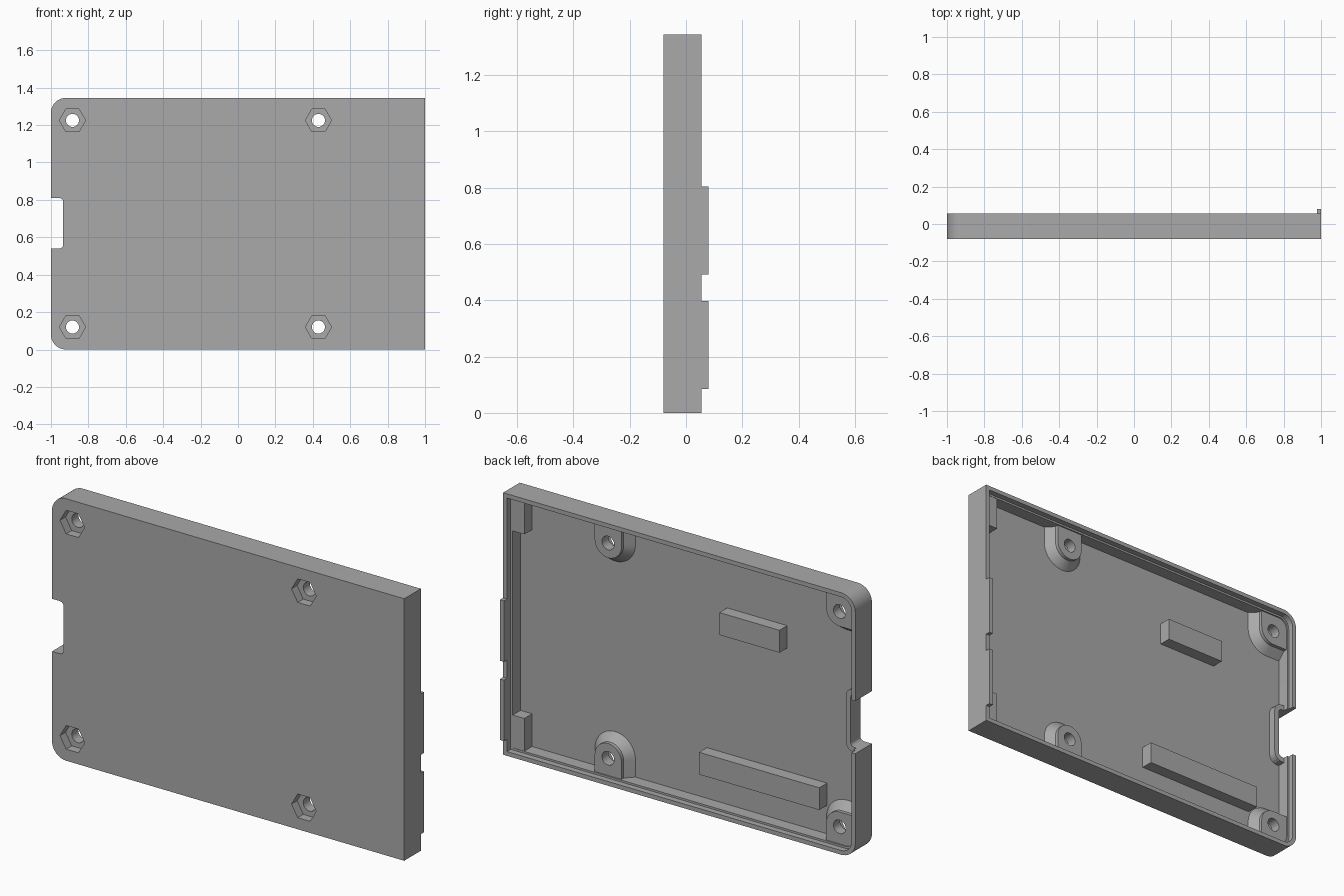
import bpy, bmesh, math

if "Cube" in bpy.data.objects:
    bpy.data.objects.remove(bpy.data.objects["Cube"])

H = 1.345                      # height of the tray
BACK, FRONT, FLOOR = 0.055, -0.08, -0.04
HOLES_X, HOLE_Z = (-0.885, 0.43), 0.12

grey = bpy.data.materials.new("plain grey")
grey.diffuse_color = (0.4, 0.4, 0.4, 1)
grey.use_nodes = True
grey.node_tree.nodes["Principled BSDF"].inputs["Base Color"].default_value = grey.diffuse_color


def loft(name, levels):
    """Skin a stack of equal-length (x, z) outlines, each at its own y."""
    bm = bmesh.new()
    rings = [[bm.verts.new((x, y, z)) for x, z in pts] for y, pts in levels]
    n = len(rings[0])
    for a, b in zip(rings, rings[1:]):
        for i in range(n):
            bm.faces.new((a[i], a[(i + 1) % n], b[(i + 1) % n], b[i]))
    bm.faces.new(rings[0])
    bm.faces.new(rings[-1])
    bmesh.ops.recalc_face_normals(bm, faces=bm.faces)
    me = bpy.data.meshes.new(name)
    bm.to_mesh(me)
    bm.free()
    me.materials.append(grey)
    ob = bpy.data.objects.new(name, me)
    bpy.context.collection.objects.link(ob)
    return ob


def prism(name, pts, y0, y1):
    return loft(name, [(y0, pts), (y1, pts)])


def arc(cx, cz, r, a0, a1, n=10):
    return [(cx + r * math.cos(math.radians(a0 + (a1 - a0) * i / n)),
             cz + r * math.sin(math.radians(a0 + (a1 - a0) * i / n))) for i in range(n + 1)]


def rect(x0, x1, z0, z1):
    return [(x0, z0), (x1, z0), (x1, z1), (x0, z1)]


def circle(cx, cz, r, n):
    return arc(cx, cz, r, 0, 360, n)[:-1]


def tray_outline(t):
    """Outline inset by t: square on the right, rounded on the left."""
    r = 0.08
    return ([(1 - t, t), (1 - t, H - t)] + arc(-1 + r, H - r, r - t, 90, 180)
            + arc(-1 + r, r, r - t, 180, 270))


def cut(ob, cutter):
    m = ob.modifiers.new("cut", 'BOOLEAN')
    m.operation, m.solver, m.object = 'DIFFERENCE', 'EXACT', cutter
    bpy.context.view_layer.objects.active = ob
    bpy.ops.object.modifier_apply(modifier=m.name)


# Cutters: cavity, seat for the lid, cable notch
cavity = prism("cavity_cutter", tray_outline(0.032), FLOOR, 0.2)
seat = prism("seat_cutter", tray_outline(0.022), 0.025, 0.2)
notch = prism("notch_cutter", [(-1.2, 0.54)] + arc(-0.955, 0.56, 0.02, -90, 0, 4)
              + arc(-0.955, 0.79, 0.02, 0, 90, 4) + [(-1.2, 0.81)], -0.3, 0.3)
cutters = [cavity, seat, notch]

# Tray with open back
tray = prism("tray", tray_outline(0), FRONT, BACK)
for c in cutters:
    cut(tray, c)

# Raised rim around the cable notch
lining = prism("notch_rim", [(-0.985, 0.513)] + arc(-0.953, 0.558, 0.045, -90, 0, 5)
               + arc(-0.953, 0.792, 0.045, 0, 90, 5) + [(-0.985, 0.837)], -0.06, 0.0)
cut(lining, notch)


def boss_outline(x, r, corner, flip):
    """Round boss outline carried on to the nearby walls."""
    if corner:
        pts = ([(x + r, 0.015)] + arc(x, HOLE_Z, r, 0, 90)
               + [(-0.985, HOLE_Z + r)] + arc(-0.92, 0.08, 0.065, 180, 270, 5))
    else:
        pts = [(x + r, 0.015)] + arc(x, HOLE_Z, r, 0, 180, 20) + [(x - r, 0.015)]
    return [(px, H - pz) for px, pz in pts] if flip else pts


# Screw bosses with flared feet, nut pockets and screw holes
for x in HOLES_X:
    for flip in (False, True):
        z = H - HOLE_Z if flip else HOLE_Z
        side = ("left" if x < 0 else "right") + ("_top" if flip else "_bottom")
        foot = boss_outline(x, 0.115, x < 0, flip)
        top = boss_outline(x, 0.076, x < 0, flip)
        boss = loft("screw_boss_" + side,
                    [(FLOOR - 0.01, foot), (FLOOR, foot), (0.0, top), (0.018, top)])
        hole = prism("hole_cutter", circle(x, z, 0.035, 24), -0.3, 0.3)
        nut = prism("nut_cutter", circle(x, z, 0.07, 6), -0.3, -0.035)
        for c in (hole, nut):
            cut(tray, c)
            cut(boss, c)
            cutters.append(c)
        bpy.ops.object.select_all(action='DESELECT')
        boss.select_set(True)
        bpy.context.view_layer.objects.active = boss
        bpy.ops.object.shade_smooth_by_angle(angle=math.radians(25))

# Support blocks by the square end, and two support bars on the floor
for name, area in (("corner_block_bottom", rect(0.902, 0.975, 0.025, 0.2)),
                   ("corner_block_top", rect(0.902, 0.975, H - 0.2, H - 0.025)),
                   ("short_bar", rect(-0.547, -0.206, 0.925, 1.04)),
                   ("long_bar", rect(-0.773, -0.09, 0.178, 0.292))):
    prism(name, area, FLOOR - 0.01, 0.023)

# Tabs on the square end
for i, (z0, z1) in enumerate(((0.085, 0.398), (0.492, 0.805))):
    prism("edge_tab_%d" % (i + 1), rect(0.978, 1.0, z0, z1), BACK - 0.0005, 0.08)

for c in cutters:
    bpy.data.objects.remove(c)

bpy.ops.object.select_all(action='DESELECT')
tray.select_set(True)
bpy.context.view_layer.objects.active = tray
bpy.ops.object.shade_smooth_by_angle(angle=math.radians(25))
